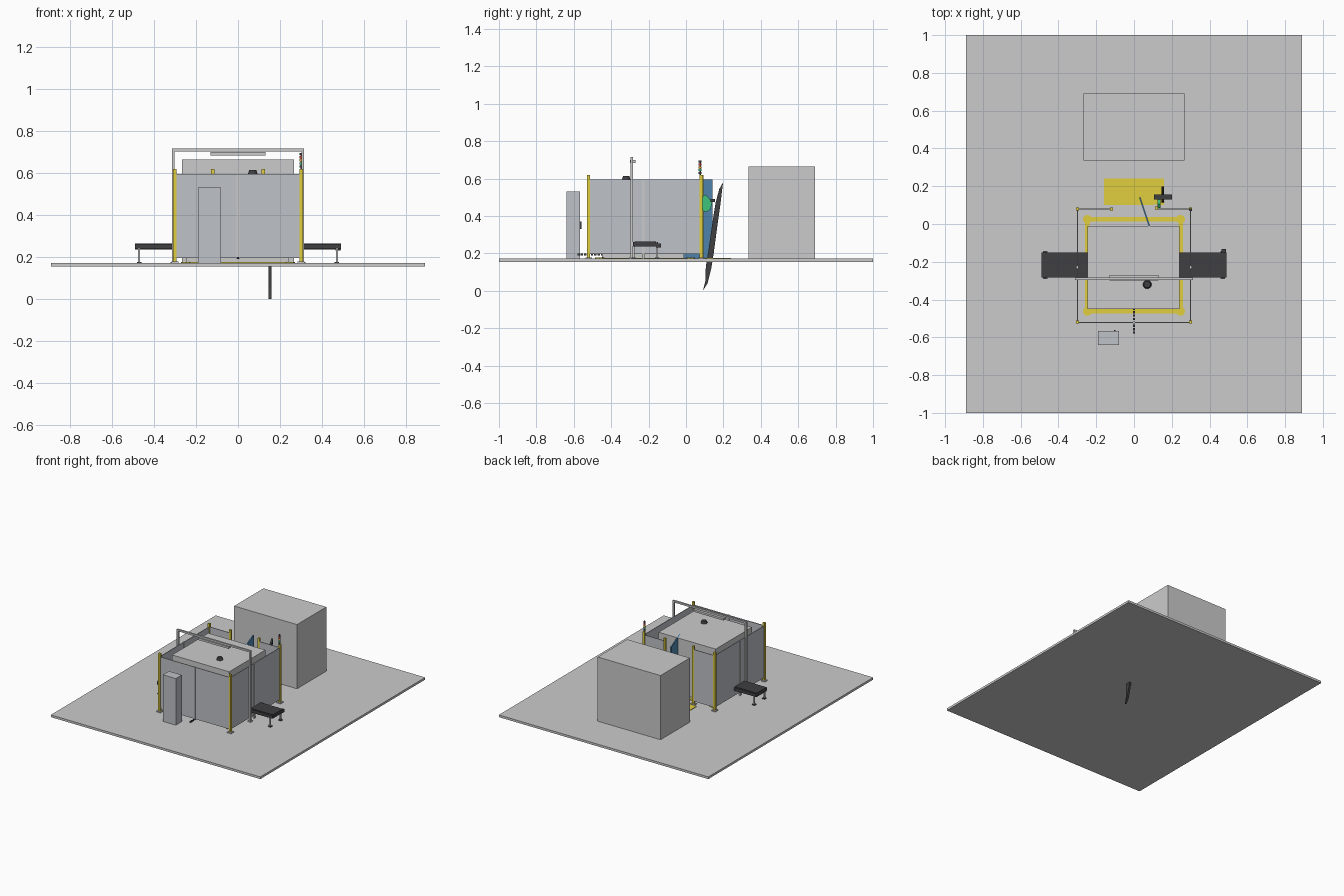
import bpy, bmesh, math
from mathutils import Matrix

if "Cube" in bpy.data.objects:
    bpy.data.objects.remove(bpy.data.objects["Cube"])

F = 0.172  # floor level


def material(name, r, g, b):
    m = bpy.data.materials.new(name)
    m.diffuse_color = (r, g, b, 1)
    m.use_nodes = True
    m.node_tree.nodes["Principled BSDF"].inputs["Base Color"].default_value = m.diffuse_color
    return m


YELLOW = material("yellow", 0.75, 0.62, 0.05)
DARK = material("dark", 0.05, 0.05, 0.055)
PANEL = material("panel_grey", 0.52, 0.54, 0.57)
BLUE = material("blue", 0.09, 0.27, 0.5)
GREEN = material("green", 0.05, 0.55, 0.2)
RED = material("red", 0.7, 0.04, 0.03)
AMBER = material("amber", 0.8, 0.4, 0.03)


def finish(name, bm, mat):
    bmesh.ops.recalc_face_normals(bm, faces=bm.faces)
    me = bpy.data.meshes.new(name)
    bm.to_mesh(me)
    bm.free()
    ob = bpy.data.objects.new(name, me)
    bpy.context.collection.objects.link(ob)
    if mat:
        me.materials.append(mat)
    return ob


def box(name, x0, x1, y0, y1, z0, z1, mat=None):
    bm = bmesh.new()
    bmesh.ops.create_cube(bm, size=1)
    bmesh.ops.scale(bm, vec=(x1 - x0, y1 - y0, z1 - z0), verts=bm.verts)
    bmesh.ops.translate(bm, vec=((x0 + x1) / 2, (y0 + y1) / 2, (z0 + z1) / 2), verts=bm.verts)
    return finish(name, bm, mat)


def cyl(name, x, y, z0, z1, r, mat=None, r2=None, n=20):
    bm = bmesh.new()
    bmesh.ops.create_cone(bm, cap_ends=True, segments=n, radius1=r,
                          radius2=r if r2 is None else r2, depth=z1 - z0)
    bmesh.ops.translate(bm, vec=(x, y, (z0 + z1) / 2), verts=bm.verts)
    ob = finish(name, bm, mat)
    ob.data.shade_smooth()
    ob.data.set_sharp_from_angle(angle=math.radians(35))
    return ob


def side_profile(name, pts, x0, x1, mat):
    # y-z outline extruded along x
    bm = bmesh.new()
    face = bm.faces.new([bm.verts.new((x0, y, z)) for y, z in pts])
    ext = bmesh.ops.extrude_face_region(bm, geom=[face])["geom"]
    bmesh.ops.translate(bm, vec=(x1 - x0, 0, 0),
                        verts=[v for v in ext if isinstance(v, bmesh.types.BMVert)])
    return finish(name, bm, mat)


# Floor, machine body, rear unit and front cabinet
box("floor_slab", -0.89, 0.89, -1, 1, 0.155, F)
box("machine_body", -0.245, 0.24, -0.45, -0.01, F, 0.595)
box("rear_unit", -0.267, 0.267, 0.335, 0.69, F, 0.665)
box("control_cabinet", -0.19, -0.08, -0.64, -0.567, F, 0.53, PANEL)
box("cabinet_handle", -0.105, -0.097, -0.567, -0.56, 0.33, 0.37, DARK)
cyl("roof_dome", 0.07, -0.32, 0.595, 0.613, 0.023, DARK, 0.017)

# Floor markings
for x in (-0.247, 0.247):
    box("floor_stripe_side", x - 0.012, x + 0.012, -0.47, 0.035, F, F + 0.005, YELLOW)
    for y in (-0.463, 0.025):
        cyl("floor_stripe_corner", x, y, F, F + 0.006, 0.024, YELLOW, n=8)
for y in (-0.463, 0.025):
    box("floor_stripe_end", -0.247, 0.247, y - 0.012, y + 0.012, F, F + 0.005, YELLOW)
box("operator_floor_mark", -0.16, 0.16, 0.1, 0.24, F, F + 0.005, YELLOW)

# Fence posts with base plates
for x, y in ((-0.3, -0.52), (0.3, -0.52), (-0.3, 0.08), (0.3, 0.08), (-0.12, 0.08), (0.12, 0.085)):
    box("fence_post", x - 0.008, x + 0.008, y - 0.008, y + 0.008, F, 0.62, YELLOW)
    box("post_base", x - 0.017, x + 0.017, y - 0.017, y + 0.017, F, F + 0.007)

# Fence panels
box("front_panel", -0.295, 0.295, -0.524, -0.519, 0.197, 0.595, PANEL)
for s in (-1, 1):
    x = s * 0.3
    box("side_panel", x - 0.0025, x + 0.0025, -0.515, 0.075, 0.197, 0.595, PANEL)
    box("side_panel_joint", x - 0.006, x + 0.006, -0.236, -0.222, F, 0.595)
    a, b = sorted((s * 0.12, s * 0.295))
    box("rear_panel", a, b, 0.078, 0.083, 0.197, 0.595, PANEL)
box("front_panel_joint", -0.006, 0.006, -0.528, -0.516, 0.19, 0.595)

# Swung-open blue door
door = box("open_door", -0.112, 0.112, -0.004, 0.004, F, 0.595, BLUE)
door.data.transform(Matrix.Translation((0.066, 0.035, 0)) @ Matrix.Rotation(math.radians(-71.5), 4, 'Z'))

# Overhead frame with lamp
for x in (-0.307, 0.307):
    box("gantry_leg", x - 0.006, x + 0.006, -0.297, -0.283, F, 0.715)
    box("gantry_foot", x - 0.014, x + 0.014, -0.304, -0.276, F, F + 0.006)
box("gantry_beam", -0.313, 0.313, -0.297, -0.283, 0.703, 0.716)
box("lamp_bar", -0.13, 0.13, -0.3, -0.27, 0.684, 0.699)

# Conveyors on both sides
for s in (-1, 1):
    a, b = sorted((s * 0.24, s * 0.49))
    box("conveyor_belt", a, b, -0.275, -0.16, 0.236, 0.265, DARK)
    for y in (-0.28, -0.155):
        box("conveyor_rail", a, b, y - 0.004, y + 0.004, 0.238, 0.262, DARK)
        x = s * 0.47
        box("conveyor_leg", x - 0.005, x + 0.005, y - 0.005, y + 0.005, F, 0.24)
        box("conveyor_foot", x - 0.011, x + 0.011, y - 0.011, y + 0.011, F, F + 0.006, DARK)
box("conveyor_motor", 0.463, 0.487, -0.16, -0.133, 0.232, 0.254, DARK)

# Row of dark links at the front
for i in range(12):
    y = -0.575 + i * 0.018
    box("front_link", -0.005, 0.005, y - 0.006, y + 0.006, 0.19, 0.2, DARK)

# Signal tower on the rear right post
cyl("signal_pole", 0.3, 0.075, 0.62, 0.692, 0.004, DARK)
for i, m in enumerate((DARK, GREEN, AMBER, RED, DARK)):
    z = 0.625 + i * 0.015
    cyl("signal_light", 0.3, 0.075, z, z + 0.011, 0.008, m)

# Operator pendant with green shield and curved arm
side_profile("green_shield", [(0.085, 0.5), (0.105, 0.515), (0.14, 0.475), (0.13, 0.435),
                              (0.105, 0.42), (0.085, 0.435)], 0.125, 0.14, GREEN)
box("pendant_bar", 0.105, 0.2, 0.13, 0.155, 0.475, 0.49, DARK)
side_profile("curved_arm", [(0.09, 0.0), (0.115, 0.04), (0.135, 0.12), (0.148, 0.2), (0.168, 0.35),
                            (0.185, 0.47), (0.198, 0.58), (0.178, 0.545), (0.158, 0.47), (0.142, 0.37),
                            (0.122, 0.23), (0.106, 0.13), (0.103, 0.05)], 0.145, 0.16, DARK)
